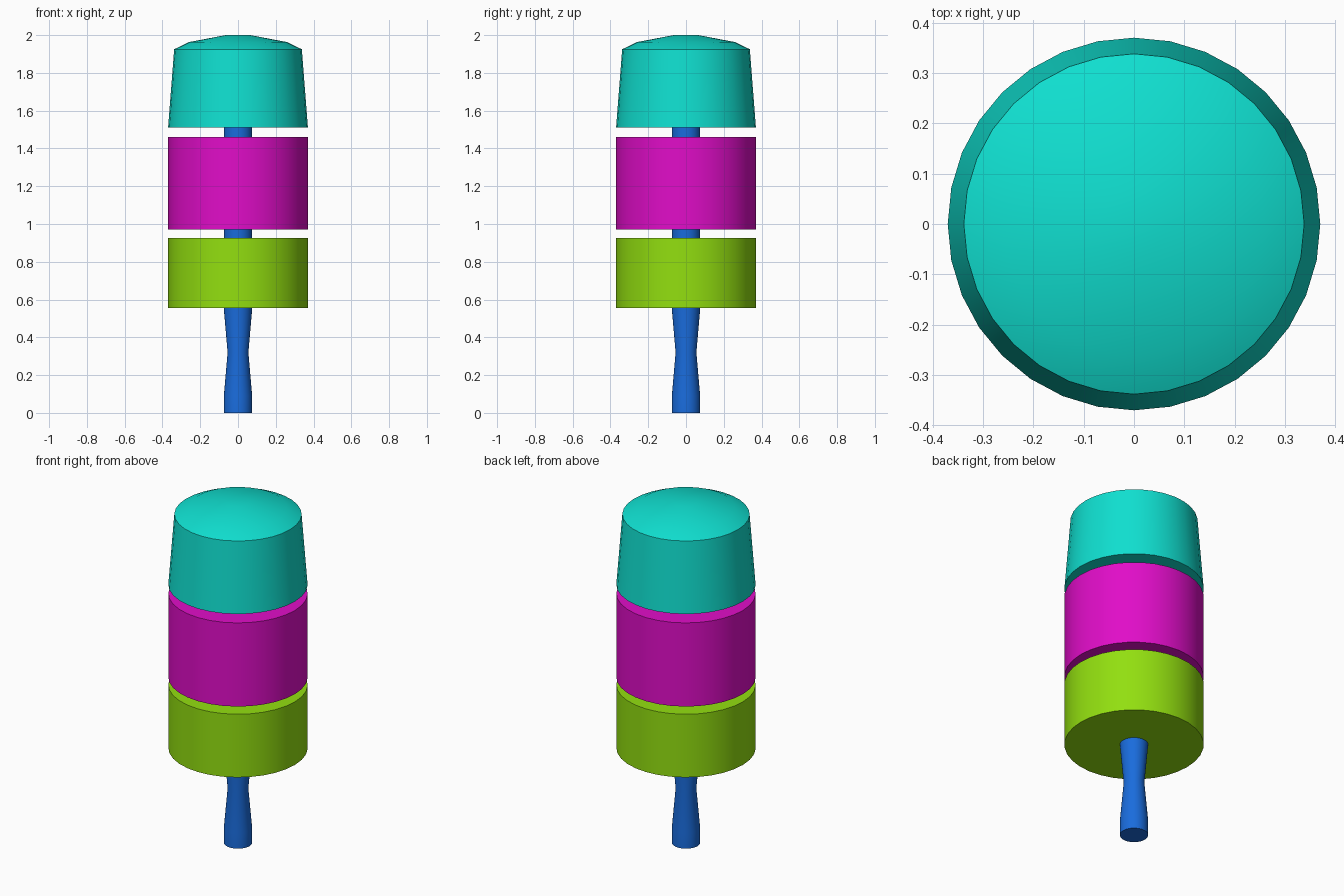
import bpy, bmesh, math

if "Cube" in bpy.data.objects:
    bpy.data.objects.remove(bpy.data.objects["Cube"])

SIDES = 32


def lathe(name, profile, color):
    """Closed solid of revolution from (radius, z) points, bottom to top."""
    bm = bmesh.new()
    rings = []
    for r, z in profile:
        rings.append([bm.verts.new((r * math.cos(2 * math.pi * i / SIDES),
                                    r * math.sin(2 * math.pi * i / SIDES), z))
                      for i in range(SIDES)])
    for low, high in zip(rings, rings[1:]):
        for i in range(SIDES):
            j = (i + 1) % SIDES
            bm.faces.new((low[i], low[j], high[j], high[i]))
    bm.faces.new(rings[0][::-1])
    bm.faces.new(rings[-1])
    mesh = bpy.data.meshes.new(name)
    bm.to_mesh(mesh)
    bm.free()
    obj = bpy.data.objects.new(name, mesh)
    bpy.context.collection.objects.link(obj)
    mat = bpy.data.materials.new(name + "_color")
    mat.diffuse_color = (*color, 1)
    mat.use_nodes = True
    mat.node_tree.nodes["Principled BSDF"].inputs["Base Color"].default_value = mat.diffuse_color
    mesh.materials.append(mat)
    # Smooth sides, crisp rims
    bpy.ops.object.select_all(action='DESELECT')
    obj.select_set(True)
    bpy.context.view_layer.objects.active = obj
    bpy.ops.object.shade_smooth_by_angle(angle=math.radians(40))
    return obj


# Stick with a narrowed grip, running up through the ice blocks
lathe("stick", [(0.075, 0), (0.075, 0.09), (0.055, 0.32), (0.075, 0.55),
                (0.075, 1.56)], (0.01, 0.15, 0.72))

# Two straight ice blocks
lathe("lower_ice", [(0.37, 0.555), (0.37, 0.925)], (0.29, 0.74, 0.005))
lathe("middle_ice", [(0.37, 0.97), (0.37, 1.46)], (0.75, 0.004, 0.58))

# Tapered top block with a shallow dome
lathe("top_ice", [(0.37, 1.512), (0.338, 1.925), (0.26, 1.963), (0.065, 2.0)],
      (0.005, 0.74, 0.63))
